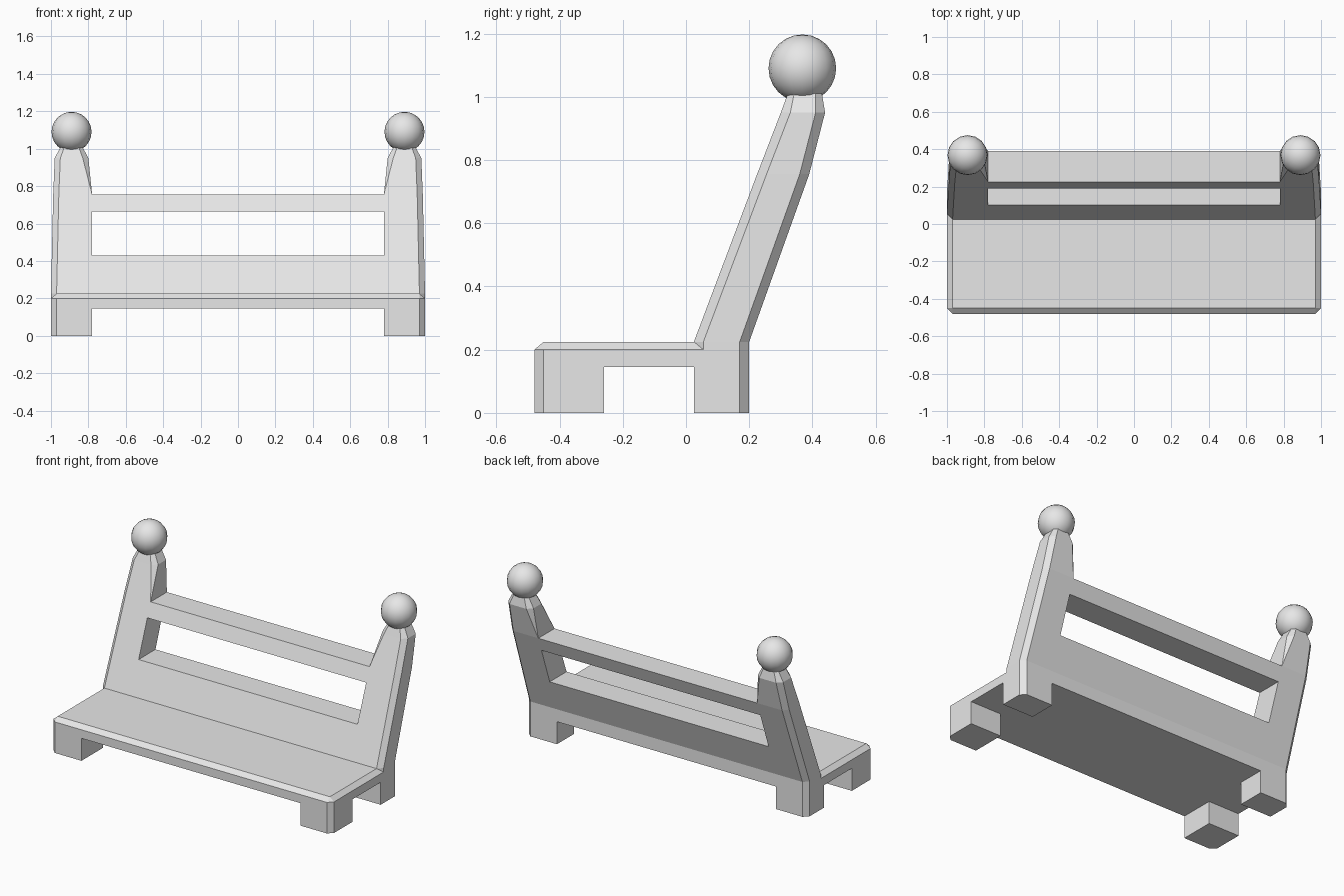
import bpy, bmesh

cube = bpy.data.objects.get("Cube")
if cube:
    bpy.data.objects.remove(cube, do_unlink=True)

GREY = (0.8, 0.8, 0.8, 1.0)
grey = bpy.data.materials.new("plain_grey")
grey.use_nodes = True
grey.diffuse_color = GREY
shader = next(n for n in grey.node_tree.nodes if n.type == 'BSDF_PRINCIPLED')
shader.inputs["Base Color"].default_value = GREY


def finish(name, bm):
    """Turn a bmesh into a grey object."""
    bmesh.ops.remove_doubles(bm, verts=bm.verts, dist=0.0001)
    bmesh.ops.recalc_face_normals(bm, faces=bm.faces)
    mesh = bpy.data.meshes.new(name)
    bm.to_mesh(mesh)
    bm.free()
    mesh.materials.append(grey)
    obj = bpy.data.objects.new(name, mesh)
    bpy.context.collection.objects.link(obj)
    return obj


def loft(name, rings):
    """Skin a stack of equal-length rings and cap both ends."""
    bm = bmesh.new()
    loops = [[bm.verts.new(p) for p in ring] for ring in rings]
    for a, b in zip(loops, loops[1:]):
        for i in range(len(a)):
            j = (i + 1) % len(a)
            bm.faces.new((a[i], a[j], b[j], b[i]))
    bm.faces.new(loops[0])
    bm.faces.new(loops[-1])
    return finish(name, bm)


def footprint(z, x0, x1, y0, y1, cuts, side=1):
    """Rectangle with chamfers: front inner, front outer, back outer, back inner."""
    a, b, c, d = cuts
    pts = [(x0, y0 + a), (x0 + a, y0), (x1 - b, y0), (x1, y0 + b),
           (x1, y1 - c), (x1 - c, y1), (x0 + d, y1), (x0, y1 - d)]
    return [(side * x, y, z) for x, y in pts]


C = 0.03
FRONT, BACK = -0.48, 0.2
SEAT_LOW, SEAT_TOP, RIM = 0.145, 0.225, 0.2

# Seat slab with bevelled front and side rim
loft("seat", [footprint(z, -1, 1, FRONT, BACK, (C,) * 4) for z in (SEAT_LOW, RIM)]
     + [footprint(SEAT_TOP, C - 1, 1 - C, FRONT + C, BACK, (0,) * 4)])


# Leaning backrest boards
def front_y(z):
    return 0.025 + (z - SEAT_TOP) * 0.377


def back_y(z):
    return BACK + (z - SEAT_TOP) * 0.358


def board(name, low, high):
    profile = [(front_y(low), low), (back_y(low), low),
               (back_y(high), high), (front_y(high), high)]
    loft(name, [[(x, y, z) for y, z in profile] for x in (-0.79, 0.79)])


board("lower_back_board", SEAT_TOP, 0.43)
board("top_rail", 0.665, 0.755)

# Legs, posts and ball finials on both sides
for label, s in (("left", 1), ("right", -1)):
    loft(label + "_front_leg", [footprint(z, 0.78, 1, FRONT, -0.26, (0, C, 0, 0), s)
                                for z in (0, SEAT_LOW)])
    loft(label + "_back_leg", [footprint(z, 0.78, 1, 0.025, BACK, (0, 0, C, 0), s)
                               for z in (0, SEAT_LOW)])
    loft(label + "_post", [
        footprint(RIM, 0.78, 1, 0.025, BACK, (0, C, C, 0), s),
        footprint(SEAT_TOP, 0.78, 1, 0.025, BACK, (0, C, C, 0), s),
        footprint(0.755, 0.78, 0.988, front_y(0.755), back_y(0.755), (0, C, C, 0), s),
        footprint(0.95, 0.80, 0.98, 0.30, 0.44, (C, C, C, C), s),
        footprint(1.01, 0.832, 0.948, 0.322, 0.43, (0.02,) * 4, s)])
    bm = bmesh.new()
    bmesh.ops.create_uvsphere(bm, u_segments=16, v_segments=12, radius=0.107)
    bmesh.ops.translate(bm, verts=bm.verts, vec=(s * 0.89, 0.368, 1.09))
    for face in bm.faces:
        face.smooth = True
    finish(label + "_ball_finial", bm)
